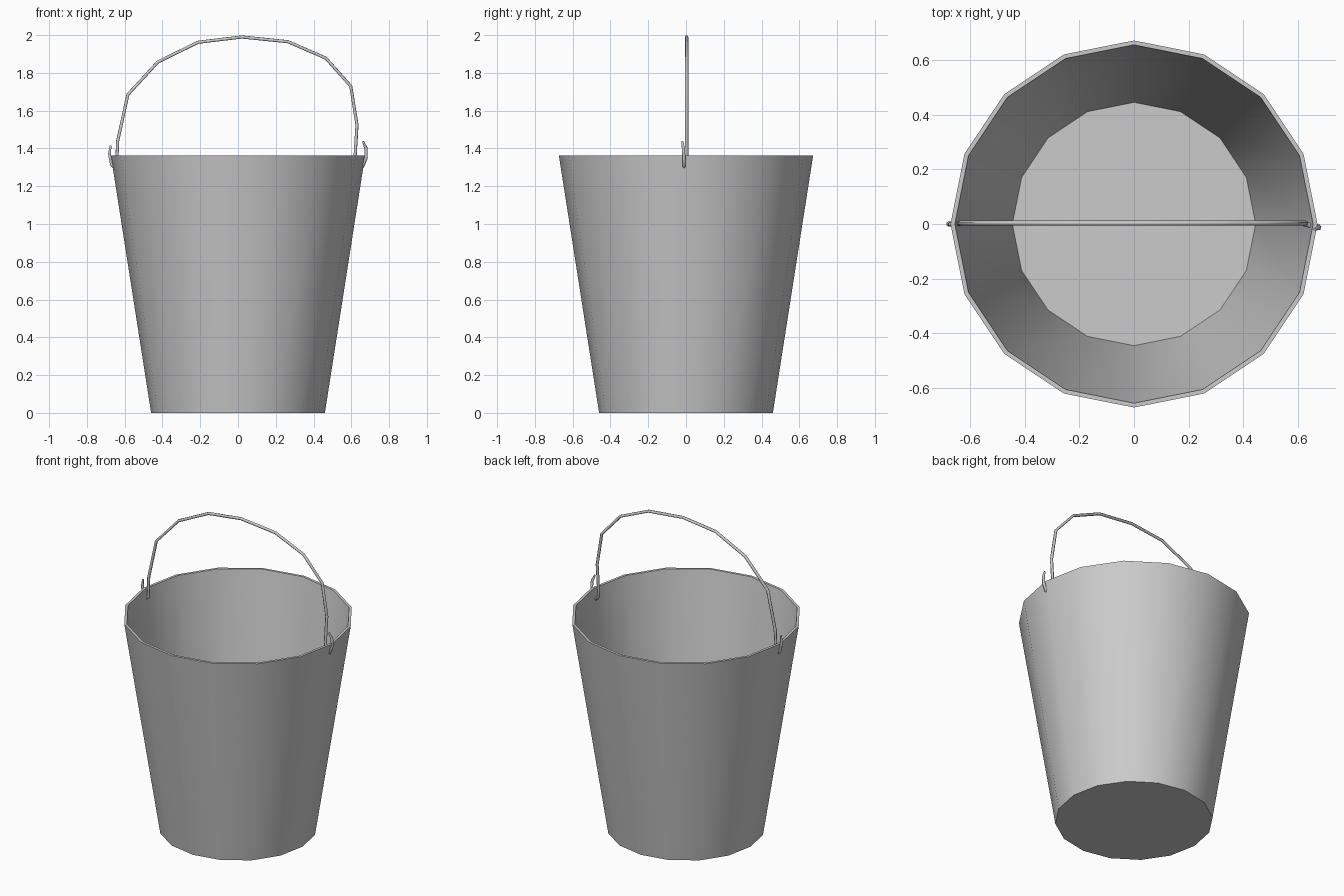
import bpy
import bmesh
from math import cos, sin, pi, radians

if "Cube" in bpy.data.objects:
    bpy.data.objects.remove(bpy.data.objects["Cube"])

SIDES = 16


def finish(obj, angle):
    bpy.ops.object.select_all(action='DESELECT')
    obj.select_set(True)
    bpy.context.view_layer.objects.active = obj
    bpy.ops.object.shade_smooth_by_angle(angle=radians(angle))


def lathe(name, profile):
    """Revolve (radius, z) points around z and cap both ends."""
    bm = bmesh.new()
    rings = [[bm.verts.new((r * cos(2 * pi * i / SIDES), r * sin(2 * pi * i / SIDES), z))
              for i in range(SIDES)] for r, z in profile]
    for a, b in zip(rings, rings[1:]):
        for i in range(SIDES):
            j = (i + 1) % SIDES
            bm.faces.new((a[i], a[j], b[j], b[i]))
    bm.faces.new(rings[0])
    bm.faces.new(rings[-1])
    bmesh.ops.recalc_face_normals(bm, faces=bm.faces)
    mesh = bpy.data.meshes.new(name)
    bm.to_mesh(mesh)
    bm.free()
    obj = bpy.data.objects.new(name, mesh)
    bpy.context.collection.objects.link(obj)
    finish(obj, 35)


def wire(name, points, radius):
    """Round wire along a polyline, slightly thinner at its tips."""
    curve = bpy.data.curves.new(name, 'CURVE')
    curve.dimensions = '3D'
    curve.bevel_depth = radius
    curve.bevel_resolution = 1
    curve.use_fill_caps = True
    spline = curve.splines.new('POLY')
    spline.points.add(len(points) - 1)
    for p, co in zip(spline.points, points):
        p.co = (*co, 1)
    spline.points[0].radius = spline.points[-1].radius = 0.6
    obj = bpy.data.objects.new(name, curve)
    bpy.context.collection.objects.link(obj)
    bpy.ops.object.select_all(action='DESELECT')
    obj.select_set(True)
    bpy.context.view_layer.objects.active = obj
    bpy.ops.object.convert(target='MESH')
    finish(bpy.context.object, 65)


# Pail: outer wall, rim, inner wall, floor
lathe("pail", [(0.46, 0), (0.673, 1.362), (0.657, 1.362), (0.446, 0.015)])

# Bail handle: hooks pass through the wall and turn up outside it
left_hook = [(-0.675, 0, 1.415), (-0.68, 0, 1.37), (-0.67, 0, 1.315), (-0.655, 0, 1.295),
             (-0.637, 0.002, 1.315)]
arch = [(-0.64, 1.37), (-0.637, 1.44), (-0.583, 1.685), (-0.424, 1.858), (-0.212, 1.962),
        (0.02, 1.99), (0.265, 1.965), (0.465, 1.878), (0.597, 1.73), (0.63, 1.525), (0.62, 1.36)]
right_hook = [(0.624, 0, 1.315), (0.642, -0.004, 1.295), (0.66, -0.01, 1.305),
              (0.678, -0.011, 1.35), (0.678, -0.014, 1.40), (0.662, -0.02, 1.438)]
wire("handle", left_hook + [(x, 0.003, z) for x, z in arch] + right_hook, 0.009)
